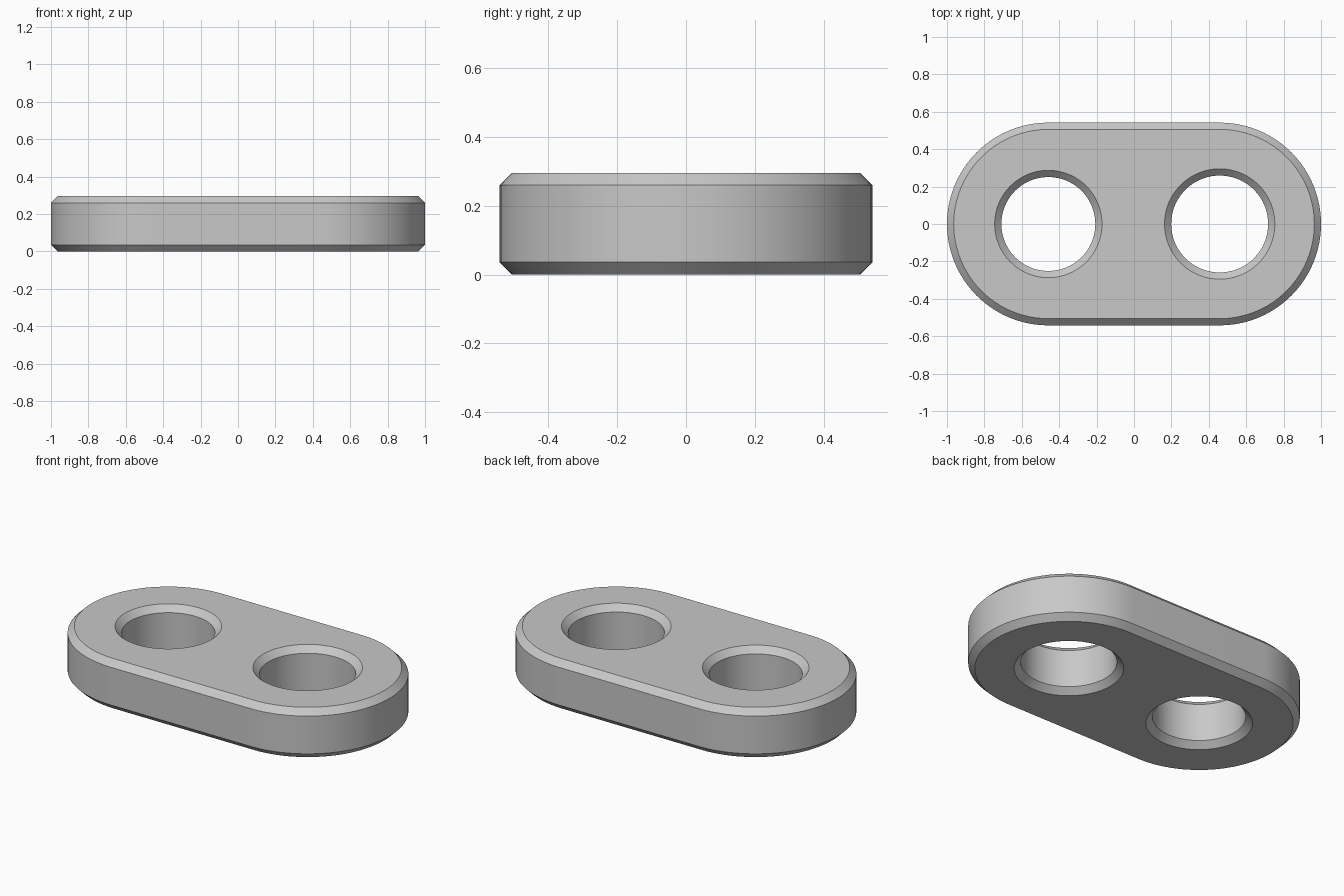
import bpy
import bmesh
import math
from mathutils import Vector

if "Cube" in bpy.data.objects:
    bpy.data.objects.remove(bpy.data.objects["Cube"], do_unlink=True)

HEIGHT = 0.296
CHAMFER = 0.036
END_RADIUS = 0.542
CENTRE = 1 - END_RADIUS
SEGMENTS = 96


def arc(cx, radius, start, sweep, count):
    """Points along an arc centred on the x axis."""
    return [(cx + radius * math.cos(start + sweep * i / count),
             radius * math.sin(start + sweep * i / count)) for i in range(count + 1)]


def stadium(radius):
    half = SEGMENTS // 2
    return (arc(CENTRE, radius, -math.pi / 2, math.pi, half)
            + arc(-CENTRE, radius, math.pi / 2, math.pi, half))


def circle(cx, radius):
    return arc(cx, radius, 0, math.tau, SEGMENTS)[:-1]


def add_wall(bm, outline, inset):
    """Chamfered wall; returns its bottom and top rim edges."""
    levels = [(0, inset), (CHAMFER, 0), (HEIGHT - CHAMFER, 0), (HEIGHT, inset)]
    rings = [[bm.verts.new((x, y, z)) for x, y in outline(offset)]
             for z, offset in levels]
    for low, high in zip(rings, rings[1:]):
        for i in range(len(low)):
            bm.faces.new((low[i - 1], low[i], high[i], high[i - 1]))
    return [[bm.edges.get((r[i - 1], r[i])) for i in range(len(r))]
            for r in (rings[0], rings[-1])]


bm = bmesh.new()

# Rounded outer wall and the two countersunk holes
walls = [
    add_wall(bm, lambda d: stadium(END_RADIUS - d), CHAMFER),
    add_wall(bm, lambda d: circle(-CENTRE, 0.251 + d), CHAMFER),
    add_wall(bm, lambda d: circle(CENTRE, 0.259 + d), CHAMFER),
]

# Flat bottom and top, open at the holes
for side, direction in ((0, -1), (1, 1)):
    rim = [edge for wall in walls for edge in wall[side]]
    bmesh.ops.triangle_fill(bm, use_beauty=True, edges=rim,
                            normal=Vector((0, 0, direction)))
bmesh.ops.recalc_face_normals(bm, faces=bm.faces[:])

mesh = bpy.data.meshes.new("link_plate")
bm.to_mesh(mesh)
bm.free()
plate = bpy.data.objects.new("link_plate", mesh)
bpy.context.collection.objects.link(plate)

# Plain grey material
grey = bpy.data.materials.new("light grey")
grey.use_nodes = True
colour = (0.58, 0.58, 0.58, 1)
grey.diffuse_color = colour
grey.node_tree.nodes["Principled BSDF"].inputs["Base Color"].default_value = colour
mesh.materials.append(grey)

# Smooth round walls with crisp chamfer edges
bpy.ops.object.select_all(action="DESELECT")
plate.select_set(True)
bpy.context.view_layer.objects.active = plate
bpy.ops.object.shade_smooth_by_angle(angle=math.radians(30))
